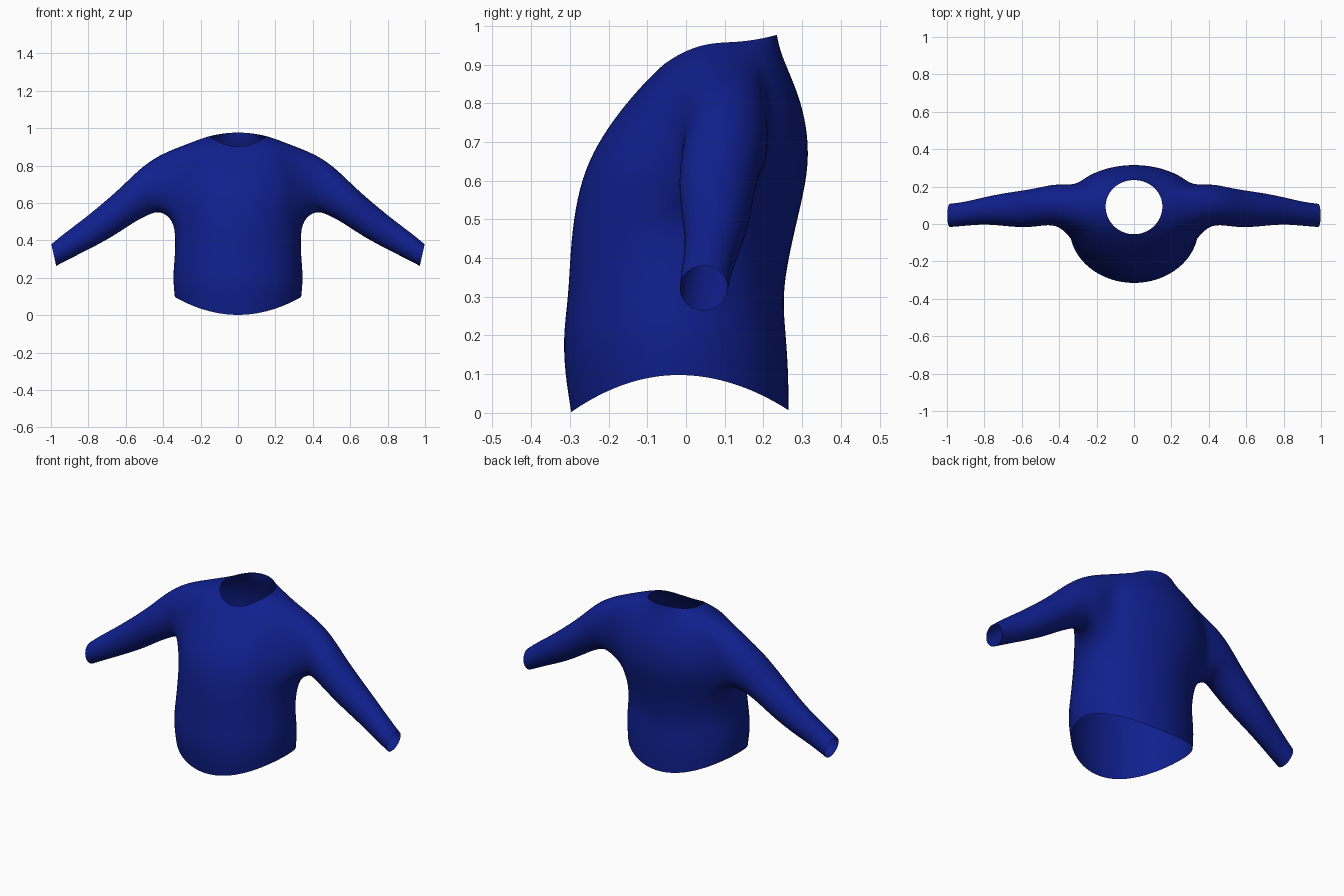
import bpy, bmesh, math
from mathutils import Vector

if "Cube" in bpy.data.objects:
    bpy.data.objects.remove(bpy.data.objects["Cube"])

SEG = 24          # columns round the torso
ARM_LOW, ARM_HIGH = 5, 9   # torso rings bounding each armhole

# torso rings: front y,z | back y,z | side x,y,z
TORSO = [
    (-.297, .000, .265, .005, .338, -.02, .100),
    (-.313, .100, .265, .100, .345, -.02, .165),
    (-.318, .200, .258, .200, .346, -.02, .230),
    (-.304, .300, .249, .300, .338, -.02, .315),
    (-.299, .420, .265, .400, .334, .00, .415),
    (-.287, .530, .290, .510, .346, .04, .510),
    (-.262, .630, .316, .620, .370, .08, .630),
    (-.217, .715, .316, .715, .355, .10, .735),
    (-.162, .790, .297, .805, .330, .10, .835),
    (-.107, .852, .266, .880, .275, .10, .915),
    (-.072, .886, .243, .935, .190, .10, .948),
    (-.055, .901, .235, .977, .152, .095, .957),
]
# sleeve rings: top x,z | bottom x,z | front y, back y
SLEEVE = [
    (.425, .858, .415, .560, .000, .215),
    (.530, .780, .475, .540, -.010, .195),
    (.620, .688, .550, .502, -.020, .180),
    (.730, .592, .655, .430, -.010, .165),
    (.840, .503, .770, .366, .000, .142),
    (.930, .437, .880, .312, -.010, .117),
    (.998, .380, .972, .264, -.016, .108),
]


def torso_point(ring, k):
    yf, zf, yb, zb, xs, ys, zs = ring
    a = 2 * math.pi * k / SEG
    c, s = math.cos(a), math.sin(a)
    ye, ze = (yb, zb) if s > 0 else (yf, zf)
    grow = 1.01   # offsets the shrink of the subdivision
    return Vector((xs * c * grow,
                   ys + (ye - ys) * abs(s) * grow,
                   zs + (ze - zs) * s * s))


def sleeve_point(ring, i, n, side):
    tx, tz, bx, bz, yf, yb = ring
    top = Vector((tx, (yf + yb) / 2, tz))
    bot = Vector((bx, (yf + yb) / 2, bz))
    a = 2 * math.pi * i / n
    p = (top + bot) / 2 + (top - bot) / 2 * math.cos(a) * 1.02
    p.y -= (yb - yf) / 2 * math.sin(a) * 1.025
    p.x = min(p.x, 1.0) * side
    return p


bm = bmesh.new()

# torso tube, leaving two square armholes
rings = [[bm.verts.new(torso_point(r, k)) for k in range(SEG)] for r in TORSO]
for j in range(len(rings) - 1):
    for k in range(SEG):
        in_arm = k in (22, 23, 0, 1, 10, 11, 12, 13)
        if in_arm and ARM_LOW <= j < ARM_HIGH:
            continue
        k2 = (k + 1) % SEG
        bm.faces.new((rings[j][k], rings[j][k2], rings[j + 1][k2], rings[j + 1][k]))

# armhole edge: top centre, down the front, along the bottom, up the back
path = [(ARM_HIGH, 0), (ARM_HIGH, -1)]
path += [(j, -2) for j in range(ARM_HIGH, ARM_LOW, -1)]
path += [(ARM_LOW, k) for k in range(-2, 2)]
path += [(j, 2) for j in range(ARM_LOW, ARM_HIGH)]
path += [(ARM_HIGH, 2), (ARM_HIGH, 1)]
n = len(path)

# sleeves grown out of the armholes
for side in (1, -1):
    prev = [rings[j][(k if side > 0 else 12 - k) % SEG] for j, k in path]
    for r in SLEEVE:
        cur = [bm.verts.new(sleeve_point(r, i, n, side)) for i in range(n)]
        for i in range(n):
            i2 = (i + 1) % n
            bm.faces.new((prev[i], prev[i2], cur[i2], cur[i]))
        prev = cur

# consistent outward normals
bmesh.ops.recalc_face_normals(bm, faces=bm.faces)
bm.faces.ensure_lookup_table()
front = min(bm.faces, key=lambda f: f.calc_center_median().y)
if front.normal.y > 0:
    bmesh.ops.reverse_faces(bm, faces=bm.faces)
for f in bm.faces:
    f.smooth = True

mesh = bpy.data.meshes.new("sweater")
bm.to_mesh(mesh)
bm.free()
sweater = bpy.data.objects.new("sweater", mesh)
bpy.context.collection.objects.link(sweater)

# soft knit surface
sub = sweater.modifiers.new("smooth_cloth", 'SUBSURF')
sub.levels = sub.render_levels = 2

# navy cloth
cloth = bpy.data.materials.new("navy_cloth")
cloth.diffuse_color = (0.005, 0.014, 0.27, 1)
cloth.use_nodes = True
cloth.node_tree.nodes["Principled BSDF"].inputs["Base Color"].default_value = cloth.diffuse_color
mesh.materials.append(cloth)
